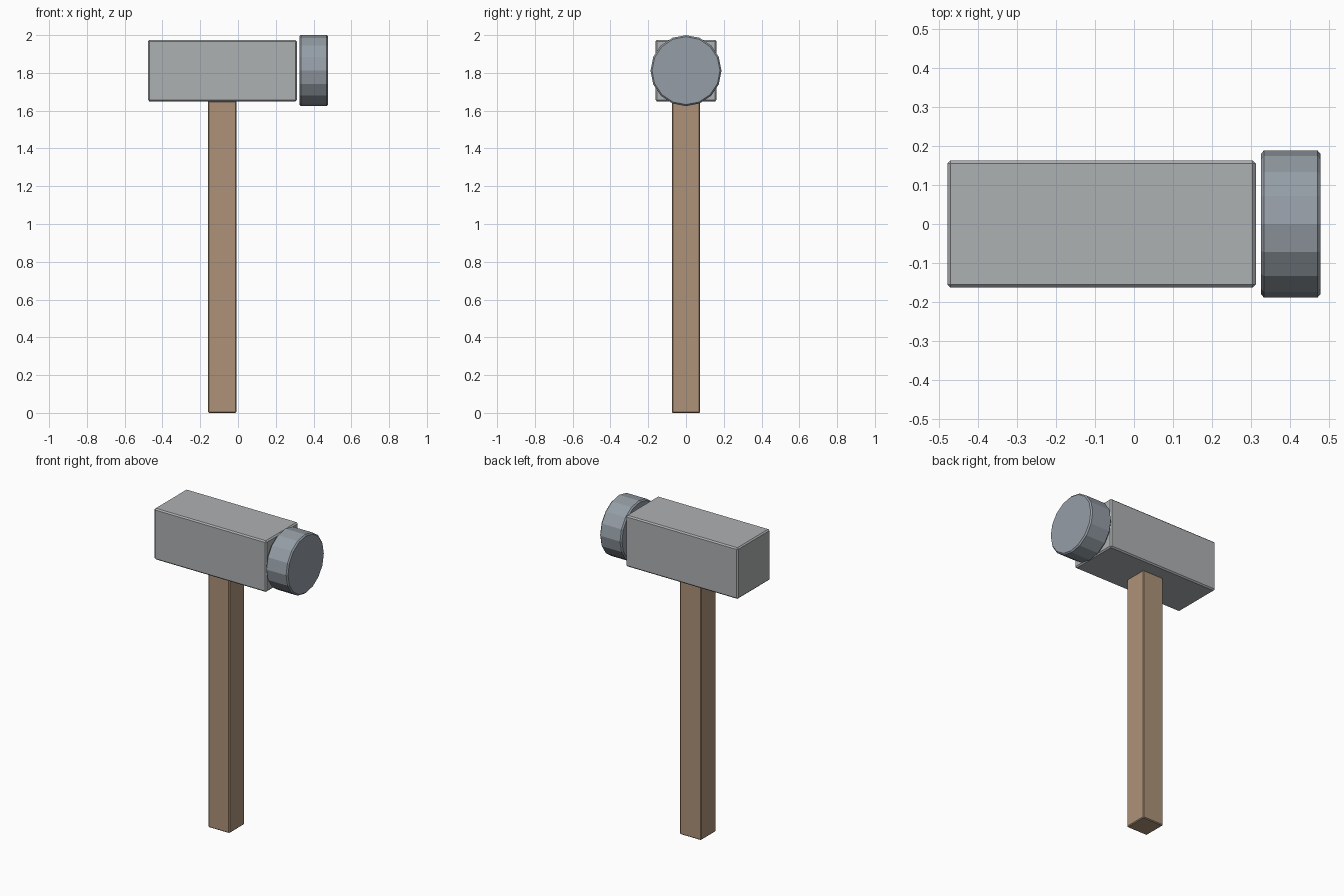
import bpy
from math import pi

if "Cube" in bpy.data.objects:
    bpy.data.objects.remove(bpy.data.objects["Cube"])

HEAD_X, HEAD_Z = -0.083, 1.812


def material(name, rgb):
    mat = bpy.data.materials.new(name)
    mat.diffuse_color = (*rgb, 1)
    mat.use_nodes = True
    mat.node_tree.nodes["Principled BSDF"].inputs["Base Color"].default_value = mat.diffuse_color
    return mat


def finish(name, mat, bevel):
    # Apply size, soften the edges slightly and name the part
    obj = bpy.context.object
    obj.name = name
    bpy.ops.object.transform_apply(location=False, rotation=True, scale=True)
    mod = obj.modifiers.new("edge_bevel", "BEVEL")
    mod.width = bevel
    mod.segments = 1
    mod.limit_method = "ANGLE"
    mod.angle_limit = pi / 4
    obj.data.materials.append(mat)
    return obj


def block(name, centre, size, mat, bevel):
    bpy.ops.mesh.primitive_cube_add(size=1, location=centre)
    bpy.context.object.scale = size
    return finish(name, mat, bevel)


wood = material("wood", (0.42, 0.29, 0.19))
steel = material("steel", (0.42, 0.44, 0.45))
dark_steel = material("dark_steel", (0.30, 0.34, 0.38))

# Square wooden handle
block("handle", (HEAD_X, 0, 0.826), (0.15, 0.15, 1.652), wood, 0.005)

# Long square head
block("head", (HEAD_X, 0, HEAD_Z), (0.789, 0.325, 0.325), steel, 0.008)

# Sixteen-sided striking face, with a small gap from the head
bpy.ops.mesh.primitive_cylinder_add(vertices=16, radius=0.188, depth=0.153,
                                    location=(0.401, 0, HEAD_Z),
                                    rotation=(0, pi / 2, 0))
finish("striking_face", dark_steel, 0.008)
